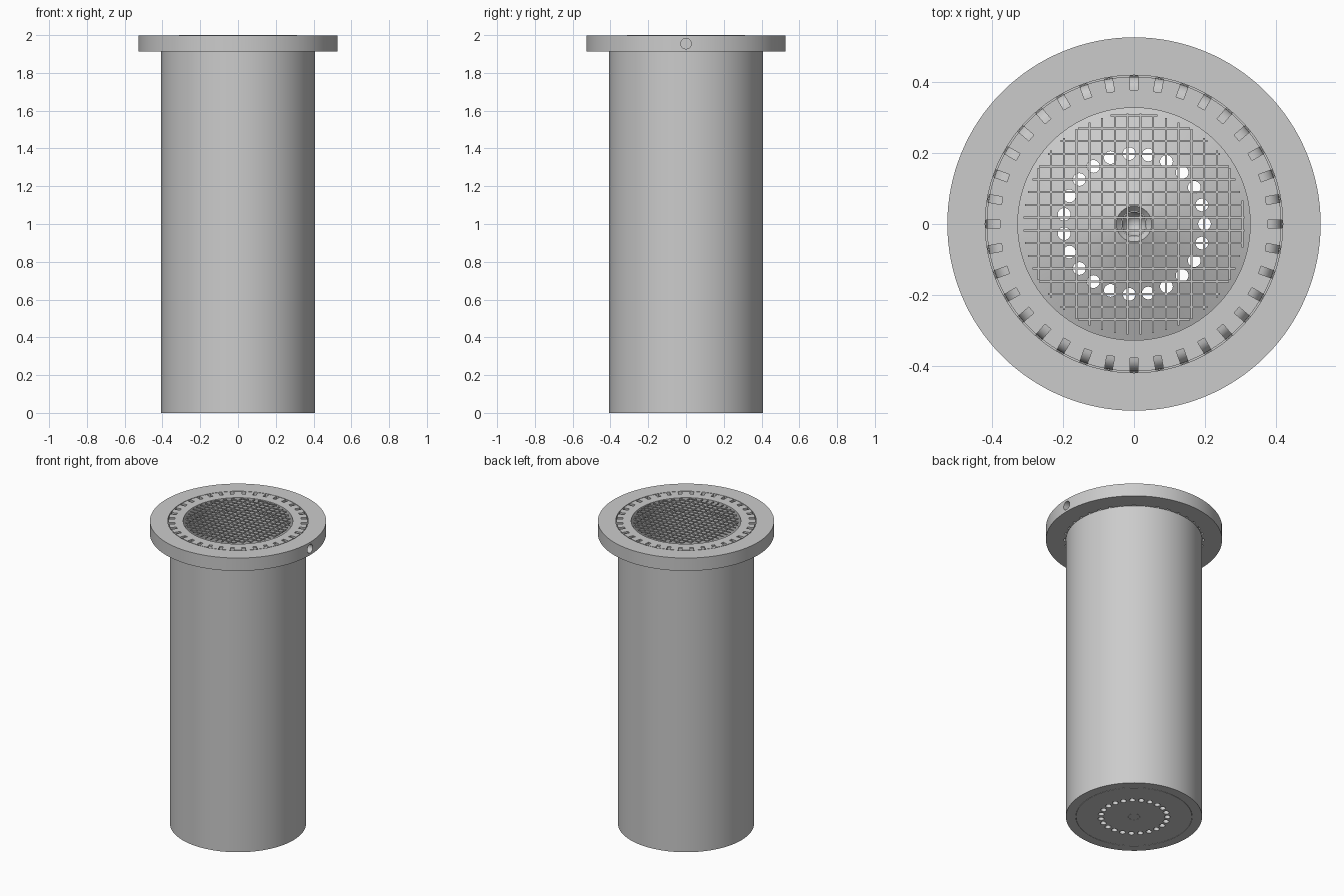
import bpy, bmesh, math
from mathutils import Matrix, Vector

if "Cube" in bpy.data.objects:
    bpy.data.objects.remove(bpy.data.objects["Cube"])

metal = bpy.data.materials.new("plain_grey_metal")
metal.use_nodes = True
GREY = (0.6, 0.6, 0.6, 1)
metal.diffuse_color = GREY
metal.node_tree.nodes["Principled BSDF"].inputs["Base Color"].default_value = GREY

TOP = 1.998          # upper face of the flange
FLANGE_BOTTOM = 1.913
SEGMENTS = 128


def make_object(name, bm):
    bmesh.ops.recalc_face_normals(bm, faces=bm.faces)
    mesh = bpy.data.meshes.new(name)
    bm.to_mesh(mesh)
    bm.free()
    mesh.materials.append(metal)
    obj = bpy.data.objects.new(name, mesh)
    bpy.context.collection.objects.link(obj)
    return obj


def lathe(name, profile, closed=True):
    """Spin a radius/height profile about the z axis."""
    bm = bmesh.new()
    verts = [bm.verts.new((r, 0, z)) for r, z in profile]
    edges = [bm.edges.new(pair) for pair in zip(verts, verts[1:])]
    if closed:
        edges.append(bm.edges.new((verts[-1], verts[0])))
    bmesh.ops.spin(bm, geom=verts + edges, cent=(0, 0, 0), axis=(0, 0, 1),
                   angle=math.tau, steps=SEGMENTS, use_merge=False)
    bmesh.ops.remove_doubles(bm, verts=bm.verts, dist=1e-5)
    return make_object(name, bm)


def add_prism(bm, profile, width, angle):
    """Radius/height outline, extruded sideways and turned about z."""
    turn = Matrix.Rotation(angle, 4, 'Z')
    sides = [[bm.verts.new(turn @ Vector((r, s * width / 2, z))) for r, z in profile]
             for s in (-1, 1)]
    for side in sides:
        bm.faces.new(side)
    n = len(profile)
    for i in range(n):
        j = (i + 1) % n
        bm.faces.new((sides[0][i], sides[0][j], sides[1][j], sides[1][i]))


def cut(target, cutter):
    cutter.hide_render = True
    mod = target.modifiers.new("cut", 'BOOLEAN')
    mod.operation, mod.solver, mod.object = 'DIFFERENCE', 'EXACT', cutter
    bpy.context.view_layer.objects.active = target
    bpy.ops.object.modifier_apply(modifier=mod.name)
    bpy.data.objects.remove(cutter)


def smooth(obj):
    bpy.ops.object.select_all(action='DESELECT')
    obj.select_set(True)
    bpy.context.view_layer.objects.active = obj
    bpy.ops.object.shade_smooth_by_angle(angle=math.radians(30))


# Tube with its flange, inner lip and narrow ring groove
housing = lathe("tube_and_flange", [
    (0.348, 0), (0.407, 0), (0.407, FLANGE_BOTTOM), (0.527, FLANGE_BOTTOM),
    (0.527, TOP), (0.420, TOP), (0.420, TOP - 0.03), (0.416, TOP - 0.03),
    (0.416, TOP), (0.328, TOP), (0.328, FLANGE_BOTTOM), (0.348, FLANGE_BOTTOM)])

# Slots with curved floors in the top, small notches underneath
bm = bmesh.new()
SLOTS = 36
arc = [(0.378 + 0.038 * math.sin(a), TOP - 0.05 + 0.04 * math.cos(a))
       for a in (i * math.pi / 12 for i in range(7))]
slot = [(0.418, TOP + 0.02), (0.378, TOP + 0.02)] + arc + [(0.418, TOP - 0.05)]
notch = [(r, FLANGE_BOTTOM + z) for r, z in
         ((0.409, -0.01), (0.418, -0.01), (0.418, 0.02), (0.409, 0.02))]
for i in range(SLOTS):
    angle = math.tau * i / SLOTS
    add_prism(bm, slot, 0.022, angle)
    add_prism(bm, notch, 0.022, angle)
cut(housing, make_object("slot_cutter", bm))

# Screw hole in the flange rim
bm = bmesh.new()
bmesh.ops.create_cone(bm, cap_ends=True, segments=32, radius1=0.028, radius2=0.028,
                      depth=0.12, matrix=Matrix.Translation((0.52, 0, 1.955))
                      @ Matrix.Rotation(math.pi / 2, 4, 'Y'))
cut(housing, make_object("screw_hole_cutter", bm))
smooth(housing)

# Conical floor insert with a countersunk centre
insert = lathe("conical_floor", [
    (0.036, 0), (0.346, 0), (0.346, 0.04), (0.05, 0.16), (0.036, 0.145)])

# Ring of drain holes through the floor
bm = bmesh.new()
HOLES = 23
for i in range(HOLES):
    a = math.tau * i / HOLES
    bmesh.ops.create_cone(bm, cap_ends=True, segments=24, radius1=0.018, radius2=0.018,
                          depth=0.6, matrix=Matrix.Translation(
                              (0.199 * math.cos(a), 0.199 * math.sin(a), 0.1)))
cut(insert, make_object("drain_cutter", bm))
smooth(insert)

# Centre plug with a deep hollow
smooth(lathe("centre_plug", [(0, 0), (0.0345, 0), (0.0345, 0.145), (0, 0.06)], closed=False))

# Wire screen across the mouth, bars clipped to a circle
bm = bmesh.new()
PITCH, SCREEN_RADIUS, WIRE = 0.036, 0.313, 0.006
for i in range(-8, 9):
    offset = PITCH * (i + 0.5)
    half = math.sqrt(SCREEN_RADIUS ** 2 - offset ** 2)
    for centre, size in (((offset, 0), (WIRE, 2 * half)), ((0, offset), (2 * half, WIRE))):
        bmesh.ops.create_cube(bm, size=1, matrix=Matrix.Translation((*centre, 2 - WIRE / 2))
                              @ Matrix.Diagonal((*size, WIRE, 1)))
make_object("wire_screen", bm)
